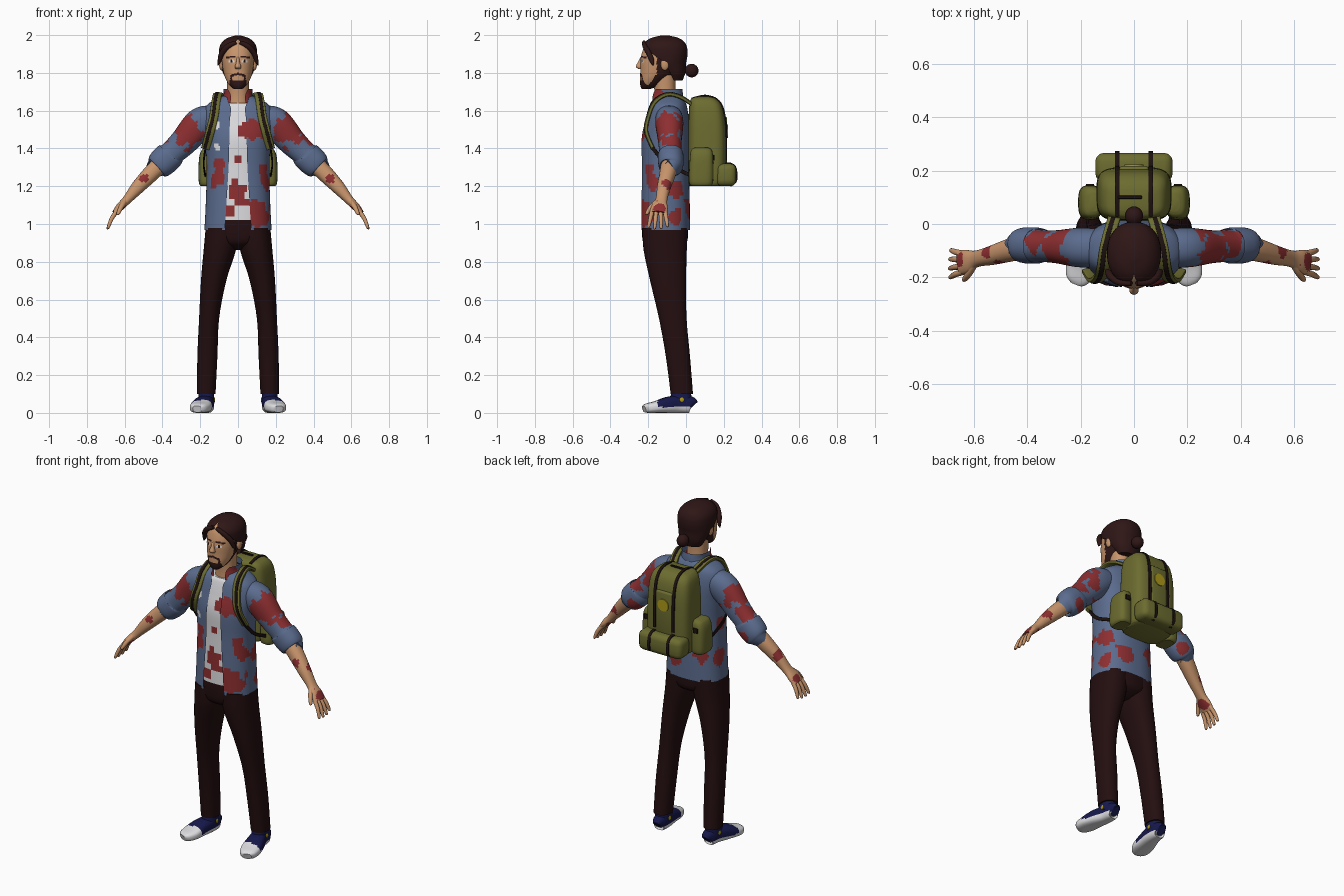
import bpy, bmesh, math
from mathutils import Vector, noise

# ---------- materials ----------
COL = {
    "skin": (.58, .30, .15), "hair_brown": (.028, .008, .008), "denim_blue": (.105, .15, .27),
    "stain_red": (.27, .028, .03), "white": (.72, .72, .74), "trouser_brown": (.017, .0045, .005),
    "olive": (.15, .15, .03), "navy": (.008, .009, .07), "yellow": (.42, .32, .01), "dark": (.012, .006, .005)}
MAT = {}
for k, c in COL.items():
    MAT[k] = bpy.data.materials.new(k)
    MAT[k].diffuse_color = (*c, 1)


def finish(name, bm, mats, rule=None):
    """Turn a bmesh into an object; rule(face centre) picks a material slot."""
    if rule:
        for f in bm.faces:
            f.material_index = rule(f.calc_center_median())
    me = bpy.data.meshes.new(name)
    bm.to_mesh(me)
    bm.free()
    for m in mats.split():
        me.materials.append(MAT[m])
    ob = bpy.data.objects.new(name, me)
    bpy.context.collection.objects.link(ob)
    return ob


def spline(keys, steps):
    keys = [tuple(k) + (0,) * (6 - len(k)) for k in keys]
    out = []
    for i in range(len(keys) - 1):
        p0, p1, p2, p3 = (keys[max(0, min(len(keys) - 1, i + d))] for d in (-1, 0, 1, 2))
        for s in range(steps):
            t = s / steps
            out.append([.5 * (2 * b + (c - a) * t + (2 * a - 5 * b + 4 * c - d) * t * t
                              + (3 * b - a - 3 * c + d) * t ** 3) for a, b, c, d in zip(p0, p1, p2, p3)])
    return out + [list(keys[-1])]


def loft(name, keys, mats, n=32, steps=5, p=2.2, ref=(0, 1, 0), up=None, rule=None,
         opened=False, cap=(True, True), side=1):
    """Super-ellipse loft through keys (x, y, z, half width, half depth, front gap angle)."""
    rings = spline(keys, steps)
    for r in rings:
        r[0] *= side
    pos = [Vector(r[:3]) for r in rings]
    bm = bmesh.new()
    rows = []
    for i, r in enumerate(rings):
        t = Vector(up) if up else (pos[min(i + 1, len(pos) - 1)] - pos[max(i - 1, 0)]).normalized()
        v = Vector(ref)
        v = (v - t * v.dot(t)).normalized()
        u = v.cross(t)
        g = max(0, r[5])
        row = []
        for j in range(n + 1 if opened else n):
            a = -math.pi / 2 + g + (2 * math.pi - 2 * g) * j / n
            c, s = math.cos(a), math.sin(a)
            row.append(bm.verts.new(pos[i] + u * (r[3] * math.copysign(abs(c) ** (2 / p), c))
                                    + v * (r[4] * math.copysign(abs(s) ** (2 / p), s))))
        rows.append(row)
    for A, B in zip(rows, rows[1:]):
        for j in range(n):
            k = j + 1 if opened else (j + 1) % n
            bm.faces.new((A[j], A[k], B[k], B[j]))
    if cap[0]:
        bm.faces.new(rows[0][::-1])
    if cap[1]:
        bm.faces.new(rows[-1])
    return finish(name, bm, mats, rule)


def box(name, loc, size, mat, bevel=0.0):
    bm = bmesh.new()
    bmesh.ops.create_cube(bm, size=1)
    for v in bm.verts:
        v.co = Vector(a * b for a, b in zip(v.co, size)) + Vector(loc)
    if bevel:
        bmesh.ops.bevel(bm, geom=bm.edges[:], offset=bevel, segments=3, profile=.5, affect='EDGES')
    return finish(name, bm, mat)


def ball(name, loc, r, mat):
    bm = bmesh.new()
    bmesh.ops.create_uvsphere(bm, u_segments=20, v_segments=12, radius=1)
    for v in bm.verts:
        v.co = Vector(a * b for a, b in zip(v.co, r)) + Vector(loc)
    return finish(name, bm, mat)


def stains(*spots):
    """Rule: slot 1 inside any ragged blob (x, y, z, radius)."""
    def rule(c):
        w = 1 + .55 * noise.noise(c * 22)
        return int(any((c - Vector(s[:3])).length * w < s[3] for s in spots))
    return rule


UP = (0, 0, 1)
# ---------- trousers ----------
loft("trouser_hips", [(0, -.11, .862, .04, .05), (0, -.11, .9, .13, .112), (0, -.112, .97, .166, .122),
                      (0, -.11, 1.05, .156, .118)], "trouser_brown", up=UP)
LEG = [(.168, -.022, .1, .049, .059), (.162, -.043, .3, .053, .064), (.153, -.07, .5, .053, .073),
       (.129, -.095, .7, .067, .095), (.097, -.11, .86, .085, .114), (.086, -.112, .98, .085, .12)]
SHOE = [(.165, .036, .036, .02, .03), (.166, .022, .044, .036, .044), (.17, -.04, .046, .044, .046),
        (.185, -.1, .042, .052, .042), (.198, -.16, .031, .057, .031), (.21, -.205, .025, .045, .025),
        (.216, -.222, .02, .025, .018)]
# ---------- arms ----------
SLEEVE = [(.13, -.09, 1.56, .07, .07), (.2, -.088, 1.53, .085, .074), (.285, -.085, 1.437, .074, .062),
          (.35, -.082, 1.375, .067, .06), (.362, -.081, 1.362, .077, .067), (.405, -.08, 1.322, .076, .067),
          (.43, -.082, 1.3, .064, .058), (.432, -.083, 1.298, .04, .04)]
FOREARM = [(.4, -.085, 1.325, .045, .045), (.46, -.097, 1.268, .044, .043), (.53, -.117, 1.195, .036, .036),
           (.588, -.13, 1.128, .024, .031), (.625, -.14, 1.09, .021, .044), (.652, -.145, 1.058, .015, .045)]
for s, side in ((1, "left"), (-1, "right")):
    loft(side + "_trouser_leg", LEG, "trouser_brown", up=UP, side=s)
    loft(side + "_shoe", SHOE, "navy white", n=40, p=2.8, ref=UP, side=s,
         rule=lambda c: int(c.z < .03 or c.y < -.15))
    loft(side + "_shoe_ankle", [(.168, -.028, .05, .043, .06), (.168, -.025, .125, .04, .05)], "navy", up=UP, side=s)
    for d in (-1, 1):
        ball(side + "_shoe_badge", (s * (.168 + d * .043), -.022, .07), (.004, .012, .013), "yellow")
    loft(side + "_sleeve", SLEEVE, "denim_blue stain_red", n=48, steps=9, side=s,
         rule=stains((s * .27, -.1, 1.5, .085), (s * .36, -.06, 1.43, .05), (s * .23, -.16, 1.47, .05),
                     (s * .37, -.03, 1.3, .035)))
    loft(side + "_forearm", FOREARM, "skin stain_red", n=36, steps=8, side=s,
         rule=stains((s * .55, -.1, 1.21, .032), (s * .49, -.14, 1.24, .022), (s * .65, -.14, 1.085, .028),
                     (s * .61, -.14, 1.085, .032)))
    for i, d in enumerate((-.034, -.012, .011, .033)):
        L = (.92, 1, .97, .8)[i]
        loft(f"{side}_finger", [(.64, -.145 + d, 1.07, .012, .012), (.668, -.146 + d * 1.25, 1.03, .011, .011),
             (.668 + .02 * L, -.148 + d * 1.5, 1.03 - .05 * L, .008, .008),
             (.67 + .02 * L, -.148 + d * 1.5, 1.026 - .052 * L, .003, .003)], "skin", n=12, steps=3, side=s)
    loft(side + "_thumb", [(.598, -.15, 1.12, .014, .014), (.618, -.185, 1.09, .013, .013),
         (.635, -.208, 1.055, .009, .009), (.637, -.21, 1.05, .003, .003)], "skin", n=12, steps=3, side=s)

# ---------- shirt, open at the front, over a white tee ----------
loft("tee", [(0, -.11, 1.02, .163, .124), (0, -.11, 1.3, .156, .118), (0, -.108, 1.45, .166, .121),
             (0, -.1, 1.55, .175, .108), (0, -.096, 1.62, .14, .092), (0, -.096, 1.64, .08, .08)],
     "white stain_red", n=80, steps=9, p=2.4, up=UP,
     rule=stains((.05, -.22, 1.49, .045), (0, -.23, 1.34, .022), (0, -.23, 1.17, .05), (-.05, -.23, 1.07, .035),
                 (.04, -.23, 1.12, .025)))
loft("shirt", [(0, -.11, .968, .178, .131, .33), (0, -.11, 1.1, .171, .13, .3), (0, -.11, 1.3, .166, .126, .24),
               (0, -.108, 1.45, .175, .129, .2), (0, -.1, 1.55, .187, .116, .17), (0, -.096, 1.62, .172, .101, .17),
               (0, -.094, 1.66, .12, .084, .4), (0, -.094, 1.68, .075, .068, .6)],
     "denim_blue stain_red white", n=96, steps=11, p=2.4, up=UP, opened=True, cap=(False, False),
     rule=lambda c: 2 * stains((-.13, -.2, 1.52, .03), (-.11, -.21, 1.41, .018))(c) or stains(
         (-.1, -.22, 1.31, .032), (-.11, -.22, 1.24, .045), (.09, -.22, 1.5, .05), (.11, -.22, 1.05, .068),
         (.13, -.2, 1.29, .035), (.17, -.05, 1.18, .05), (.16, -.18, 1.22, .04), (.17, -.05, 1.04, .045),
         (.07, .02, 1.08, .055), (-.1, .01, 1.14, .05), (-.17, -.08, 1.1, .045), (-.17, -.1, 1.3, .04))(c))
loft("collar", [(0, -.1, 1.64, .088, .086, .42), (0, -.1, 1.685, .076, .084, .5), (0, -.1, 1.715, .078, .08, .75)],
     "denim_blue stain_red", n=48, steps=6, up=UP, opened=True, cap=(False, False),
     rule=stains((.06, -.16, 1.67, .048), (-.06, -.16, 1.67, .048)))

# ---------- head ----------
loft("neck", [(0, -.1, 1.6, .07, .07), (0, -.11, 1.68, .058, .056), (0, -.115, 1.79, .06, .06)], "skin", up=UP)


def face(c):
    x, y, z = abs(c.x), c.y, c.z
    if y < -.18:
        if ((x - .035) / .017) ** 2 + ((z - 1.862) / .008) ** 2 < 1:
            return 3 if abs(x - .035) < .006 else 2
        if abs(z - 1.884 + (x - .035) * .1) < .005 and .014 < x < .062:
            return 1
        if abs(z - 1.795 + x * .3) < .006 and x < .038:
            return 1
        if z < 1.757 and x < .045 or abs(x - .036) < .005 and z < 1.787:
            return 1
    return int(z - 1.79 - (y + .137) * 1.41 < .03 or (-.155 < y < -.125 and z < 1.89))


loft("head", [(0, -.212, 1.714, .022, .022), (0, -.19, 1.735, .046, .052), (0, -.166, 1.77, .066, .077),
              (0, -.145, 1.81, .078, .097), (0, -.13, 1.86, .085, .112), (0, -.12, 1.91, .086, .112),
              (0, -.115, 1.95, .076, .098), (0, -.112, 1.98, .045, .06)],
     "skin hair_brown white dark", n=96, steps=10, up=UP, rule=face)
loft("nose", [(0, -.232, 1.885, .006, .008), (0, -.243, 1.855, .01, .013), (0, -.247, 1.832, .017, .018),
              (0, -.24, 1.82, .012, .01)], "skin", n=16, up=UP)
for s in (1, -1):
    ball("ear", (s * .088, -.112, 1.845), (.012, .022, .032), "skin")
    loft("hair_strand", [(.01, -.222, 1.962, .01, .01), (.055, -.218, 1.94, .014, .012),
         (.087, -.195, 1.9, .014, .014), (.098, -.18, 1.862, .01, .012), (.106, -.175, 1.84, .002, .003)],
         "hair_brown", n=12, side=s)
loft("hair", [(0, -.06, 1.76, .058, .042, 1.5), (0, -.068, 1.8, .08, .064, 1.35), (0, -.098, 1.85, .096, .098, 1.5),
              (0, -.106, 1.88, .1, .112, 1.2), (0, -.109, 1.91, .101, .117, .85), (0, -.112, 1.94, .097, .116, .45),
              (0, -.112, 1.965, .082, .102, .12), (0, -.112, 1.985, .055, .072), (0, -.112, 1.998, .015, .02)],
     "hair_brown", n=48, steps=5, up=UP, opened=True, cap=(True, True))
ball("hair_bun", (0, .03, 1.812), (.034, .036, .036), "hair_brown")

# ---------- backpack ----------
loft("backpack_body", [(0, .1, 1.2, .12, .08), (0, .11, 1.24, .138, .098), (0, .112, 1.48, .14, .1),
                       (0, .106, 1.61, .13, .09), (0, .095, 1.66, .108, .07), (0, .09, 1.675, .07, .04)],
     "olive", n=40, p=4, up=UP)
box("backpack_front_panel", (0, .2, 1.44), (.11, .035, .26), "olive", .012)
box("backpack_roll", (0, .212, 1.26), (.29, .108, .12), "olive", .032)
bm = bmesh.new()
bmesh.ops.create_cone(bm, cap_ends=True, segments=24, radius1=.036, radius2=.036, depth=.006)
for v in bm.verts:
    v.co = Vector((v.co.x, .219 + v.co.z, 1.49 + v.co.y))
bmesh.ops.recalc_face_normals(bm, faces=bm.faces[:])
finish("backpack_round_patch", bm, "yellow")
box("backpack_handle", (-.015, .1, 1.68), (.09, .012, .01), "dark", .003)
X = (1, 0, 0)
for s in (1, -1):
    loft("side_pocket", [(.16, .08, 1.2, .035, .05), (.164, .08, 1.225, .044, .064), (.164, .082, 1.34, .043, .062),
         (.158, .082, 1.39, .035, .055), (.15, .082, 1.405, .02, .035)], "olive", n=28, p=3, up=UP, side=s)
    box("side_pocket_buckle", (s * .165, .146, 1.35), (.03, .008, .03), "dark", .002)
    loft("pack_webbing", [(.063, .03, 1.665, .004, .009), (.063, .1, 1.68, .004, .009), (.063, .165, 1.66, .004, .009),
         (.063, .2, 1.6, .004, .009), (.063, .213, 1.48, .004, .009), (.063, .214, 1.34, .004, .009)],
         "dark", n=12, p=5, ref=X, side=s)
    loft("roll_webbing", [(.063, .19, 1.321, .004, .009), (.063, .238, 1.32, .004, .009), (.063, .264, 1.295, .004, .009),
         (.063, .267, 1.23, .004, .009), (.063, .235, 1.2, .004, .009)], "dark", n=12, p=5, ref=X, side=s)
    # padded shoulder strap, its dark trim and the lower tie
    STRAP = [(.07, .035, 1.63), (.09, -.03, 1.672), (.107, -.1, 1.685), (.117, -.165, 1.645), (.128, -.198, 1.57),
             (.148, -.21, 1.49), (.172, -.175, 1.4)]
    loft("shoulder_strap", [(*k, .01, .024) for k in STRAP], "olive", n=16, p=4, ref=X, side=s)
    loft("strap_trim", [(x + .004, y - .009 * (y < -.12), z + .009 * (z > 1.6), .004, .009) for x, y, z in STRAP],
         "dark", n=12, p=4, ref=X, side=s)
    loft("strap_tie", [(.172, -.175, 1.4, .004, .01), (.182, -.1, 1.32, .004, .01), (.172, .04, 1.25, .004, .01)],
         "dark", n=12, p=4, ref=UP, side=s)

# ---------- shading ----------
for o in bpy.context.collection.objects:
    o.select_set(True)
    bpy.context.view_layer.objects.active = o
bpy.ops.object.shade_smooth_by_angle(angle=math.radians(35))
